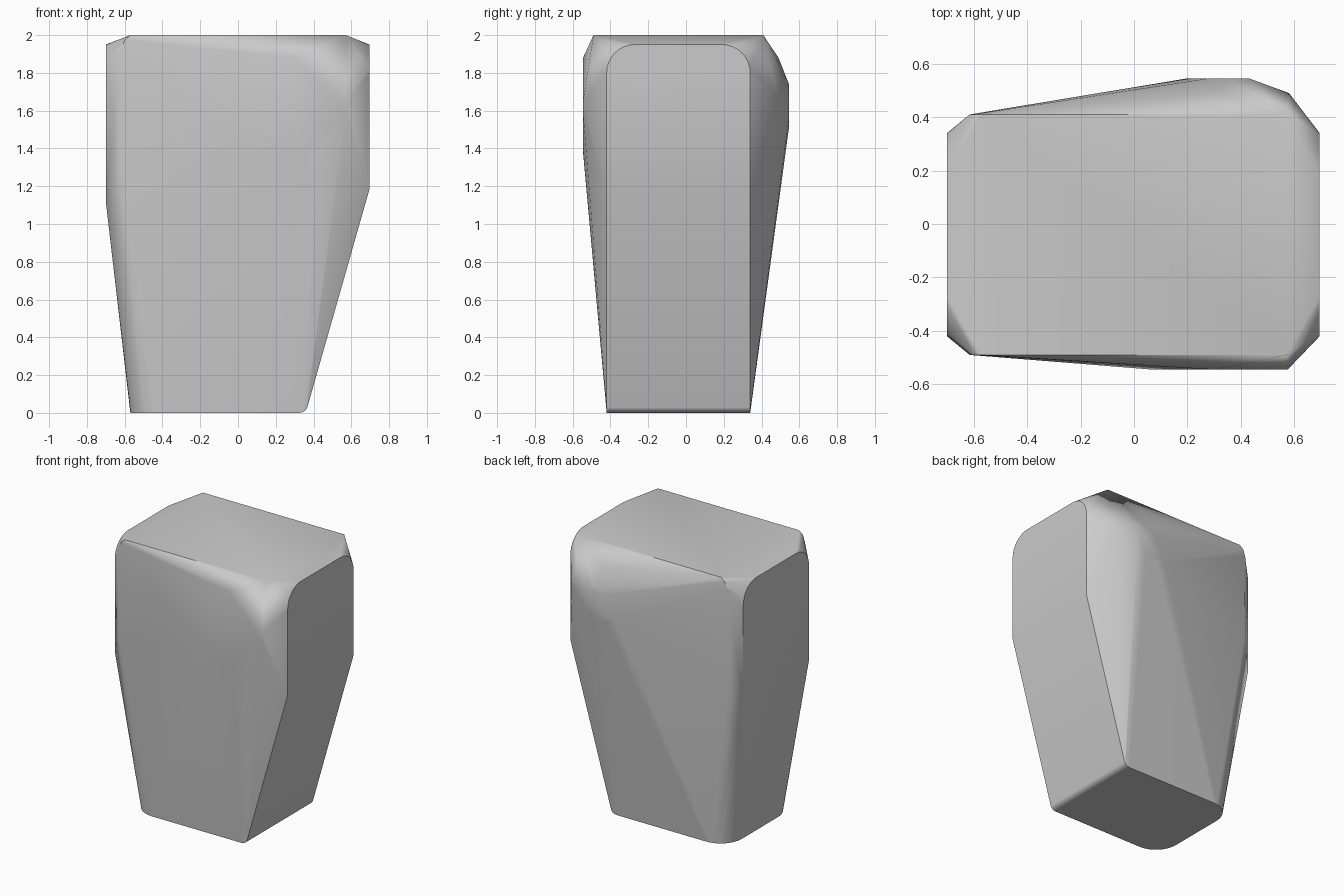
import bpy, bmesh, math

if "Cube" in bpy.data.objects:
    bpy.data.objects.remove(bpy.data.objects["Cube"], do_unlink=True)

FRONT, BACK = -0.42, 0.34      # flat end faces and base
RIM_FRONT, RIM_BACK = -0.49, 0.41


def corner_arc(cu, cv, radius, start, steps=8):
    """Quarter circle of 2D points around (cu, cv)."""
    angles = [start + math.pi / 2 * i / steps for i in range(steps + 1)]
    return [(cu + radius * math.cos(a), cv + radius * math.sin(a)) for a in angles]


def end_face(x, low, high=1.95, radius=0.15):
    """Upright end face with rounded upper corners."""
    outline = [(FRONT, low), (BACK, low)]
    outline += corner_arc(BACK - radius, high - radius, radius, 0)
    outline += corner_arc(FRONT + radius, high - radius, radius, math.pi / 2)
    return [(x, y, z) for y, z in outline]


points = end_face(0.695, 1.18) + end_face(-0.70, 1.12)

# Flat top and the chamfered corners of the narrow end
for y in (RIM_FRONT, RIM_BACK):
    points += [(-0.57, y, 2), (0.57, y, 2)]
    points += [(-0.61, y, 1.3), (-0.615, y, 1.93), (-0.60, y, 1.975)]

# Base: rounded corners at one end, a small fillet along the other
r = 0.17
points += [(x, y, 0) for x, y in corner_arc(-0.57 + r, BACK - r, r, math.pi / 2)]
points += [(x, y, 0) for x, y in corner_arc(-0.57 + r, FRONT + r, r, math.pi)]
for y in (FRONT, BACK):
    points += [(x, y, z) for x, z in corner_arc(0.325, 0.045, 0.045, -math.pi / 2, 4)]

# Front swelling
for x, z in [(0.30, 1.88), (0.07, 1.40), (0.34, 1.38), (0.42, 1.39),
             (0.57, 1.59), (0.575, 1.65)]:
    points.append((x, -0.545, z))

# Back swelling
points += [(0.32, 0.49, 1.88), (0.58, 0.49, 1.66)]
for x, z in [(0.20, 1.53), (0.28, 1.70), (0.36, 1.74), (0.43, 1.70),
             (0.43, 1.56), (0.36, 1.51), (0.26, 1.51)]:
    points.append((x, 0.545, z))

# Skin the whole body and merge its flat areas
bm = bmesh.new()
for p in points:
    bm.verts.new(p)
bmesh.ops.remove_doubles(bm, verts=bm.verts, dist=0.001)
hull = bmesh.ops.convex_hull(bm, input=bm.verts[:])
loose = {v for v in hull["geom_interior"] + hull["geom_unused"]
         if isinstance(v, bmesh.types.BMVert) and not v.link_faces}
bmesh.ops.delete(bm, geom=list(loose), context='VERTS')
bmesh.ops.dissolve_limit(bm, angle_limit=math.radians(0.8),
                         verts=bm.verts[:], edges=bm.edges[:])
bmesh.ops.recalc_face_normals(bm, faces=bm.faces[:])
mesh = bpy.data.meshes.new("body")
bm.to_mesh(mesh)
bm.free()

body = bpy.data.objects.new("body", mesh)
bpy.context.collection.objects.link(body)

# Single plain grey
grey = bpy.data.materials.new("light_grey")
grey.use_nodes = True
colour = (0.6, 0.6, 0.6, 1)
grey.diffuse_color = colour
grey.node_tree.nodes["Principled BSDF"].inputs["Base Color"].default_value = colour
mesh.materials.append(grey)

bpy.ops.object.select_all(action='DESELECT')
body.select_set(True)
bpy.context.view_layer.objects.active = body
bpy.ops.object.shade_smooth_by_angle(angle=math.radians(35))
weighted = body.modifiers.new("even_shading", 'WEIGHTED_NORMAL')
weighted.keep_sharp = True
